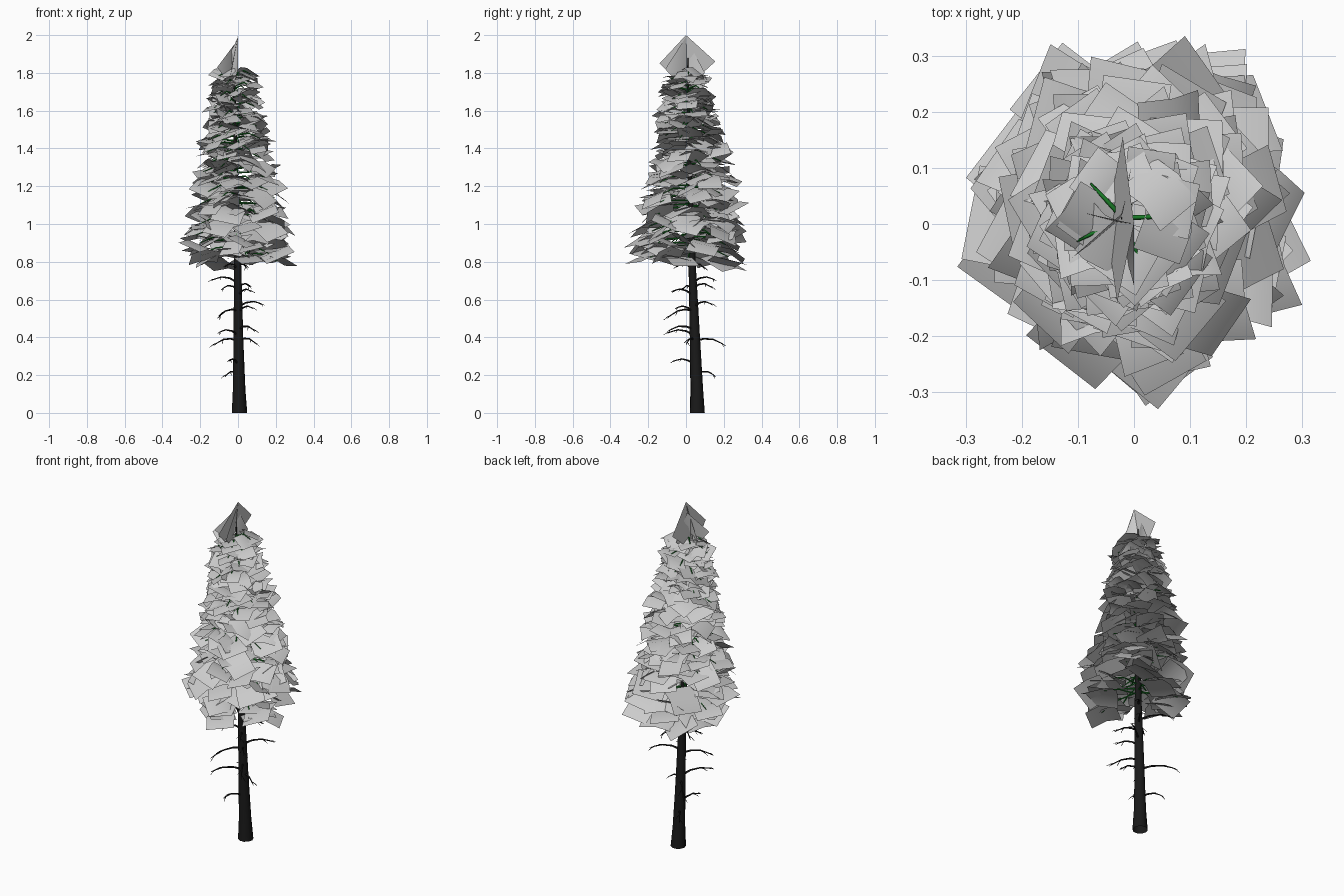
import bpy, math, random
from mathutils import Vector, Euler, Matrix

if "Cube" in bpy.data.objects:
    bpy.data.objects.remove(bpy.data.objects["Cube"])

random.seed(11)


def material(name, col):
    m = bpy.data.materials.new(name)
    m.diffuse_color = col
    m.use_nodes = True
    m.node_tree.nodes["Principled BSDF"].inputs["Base Color"].default_value = m.diffuse_color
    return m


BARK = material("dark_bark", (0.01, 0.01, 0.01, 1))
GREEN = material("green_twig", (0.01, 0.2, 0.02, 1))


def lerp(table, z):
    # piecewise-linear lookup of rows (z, value, value...)
    if z <= table[0][0]:
        return table[0][1:]
    for a, b in zip(table, table[1:]):
        if z <= b[0]:
            t = (z - a[0]) / (b[0] - a[0])
            return [p + (q - p) * t for p, q in zip(a[1:], b[1:])]
    return table[-1][1:]


def add_tube(verts, faces, pts, radii, n):
    base = len(verts)
    for i, (p, r) in enumerate(zip(pts, radii)):
        d = Vector(pts[min(i + 1, len(pts) - 1)]) - Vector(pts[max(i - 1, 0)])
        q = d.to_track_quat('Z', 'Y')
        for k in range(n):
            a = 2 * math.pi * k / n
            verts.append(Vector(p) + q @ Vector((r * math.cos(a), r * math.sin(a), 0)))
    for i in range(len(pts) - 1):
        for k in range(n):
            a, b = base + i * n + k, base + i * n + (k + 1) % n
            faces.append((a, b, b + n, a + n))
    faces.append(tuple(base + (len(pts) - 1) * n + k for k in range(n)))


def make(name, verts, faces, mat=None, smooth=True):
    me = bpy.data.meshes.new(name)
    me.from_pydata([tuple(v) for v in verts], [], faces)
    me.polygons.foreach_set("use_smooth", [smooth] * len(me.polygons))
    if mat:
        me.materials.append(mat)
    ob = bpy.data.objects.new(name, me)
    bpy.context.collection.objects.link(ob)
    return ob


# Trunk: z, centre x, centre y, radius
AXIS = [(0, 0.008, 0.06, 0.041), (0.12, 0.006, 0.057, 0.034), (0.4, 0.002, 0.047, 0.027),
        (0.8, -0.002, 0.032, 0.019), (1.2, -0.01, 0.022, 0.013),
        (1.6, -0.018, 0.012, 0.008), (1.88, -0.02, 0.01, 0.003)]
v, f = [], []
add_tube(v, f, [(x, y, z) for z, x, y, r in AXIS], [a[3] for a in AXIS], 10)
for p in v[:10]:
    p.z = 0
make("trunk", v, f, BARK)

# Bare dead branches: root height and tip position
DEAD = [(0.57, 0.14, 0.14, 0.57), (0.39, -0.13, 0.21, 0.355), (0.70, -0.14, 0.16, 0.70),
        (0.45, 0.09, -0.10, 0.43), (0.39, 0.10, 0.0, 0.36), (0.55, -0.11, -0.10, 0.50),
        (0.63, 0.07, -0.08, 0.64), (0.67, 0.07, 0.14, 0.66), (0.66, -0.09, -0.02, 0.65),
        (0.54, 0.08, -0.06, 0.55), (0.42, -0.11, -0.10, 0.42), (0.26, -0.05, -0.07, 0.27),
        (0.21, -0.07, 0.16, 0.19), (0.77, -0.07, -0.05, 0.77), (0.78, 0.05, 0.10, 0.76)]
v, f = [], []
for z0, tx, ty, tz in DEAD:
    cx, cy, _ = lerp(AXIS, z0)
    a, b = Vector((cx, cy, z0 - 0.01)), Vector((tx, ty, tz))
    pts = [a.lerp(b, t) + Vector((0, 0, 0.025 * math.sin(math.pi * t)))
           for t in (0, 0.3, 0.6, 0.85, 1)]
    add_tube(v, f, pts, (0.007, 0.005, 0.004, 0.003, 0.001), 5)
    side = (b - a).cross(Vector((0, 0, 1))).normalized()
    for i, s in ((2, 1), (3, -1)):
        p = pts[i]
        q = p + (b - a) * 0.18 + side * 0.022 * s - Vector((0, 0, 0.018))
        add_tube(v, f, [p, (p + q) / 2 + Vector((0, 0, 0.003)), q], (0.003, 0.002, 0.001), 4)
make("dead_branches", v, f, BARK)

# Crown outline: z, centre x, centre y, radius
CROWN = [(0.80, -0.01, 0.01, 0.29), (0.95, 0, 0, 0.30), (1.1, 0, 0.01, 0.27),
         (1.25, -0.01, 0.02, 0.235), (1.4, -0.02, 0.02, 0.20), (1.6, -0.02, 0.0, 0.155),
         (1.8, -0.02, 0.0, 0.115)]

cv, cf, bv, bf = [], [], [], []


def card(tip, yaw, pitch, roll, length, width):
    # leaf card drooping over a middle crease, outer edge at the tip
    m = Euler((roll, pitch, yaw)).to_matrix()
    base = len(cv)
    for s, h in ((-length, -0.012), (-length * 0.5, 0.006), (0, -0.012)):
        for w in (-width / 2, width / 2):
            cv.append(tip + m @ Vector((s, w, h)))
    cf.extend([(base, base + 2, base + 3, base + 1), (base + 2, base + 4, base + 5, base + 3)])


N = 125
for i in range(N):
    t = i / (N - 1)
    z = 0.85 + 0.95 * t
    az = i * 2.39996 + random.uniform(-0.25, 0.25)
    cx, cy, R = lerp(CROWN, z)
    R *= random.uniform(0.84, 1.0)
    ax, ay, _ = lerp(AXIS, z)
    size = 0.165 - 0.065 * t
    droop = 0.35 - 0.35 * t
    # green twig
    root = Vector((ax, ay, z))
    d = Vector((math.cos(az), math.sin(az), 0))
    tip = Vector((cx, cy, z - 0.06 * (1 - t))) + d * R
    mid = root.lerp(tip, 0.45) + Vector((0, 0, 0.02))
    end = root.lerp(tip, 0.8)
    add_tube(bv, bf, [root, mid, end], (0.005, 0.004, 0.002), 4)
    # outer card, and an inner one turned sideways
    card(tip, az + random.uniform(-0.6, 0.6), droop + random.uniform(-0.4, 0.35),
         random.uniform(-0.5, 0.5), size * random.uniform(0.9, 1.1), size * random.uniform(0.8, 1.05))
    off = random.choice((-1, 1)) * random.uniform(0.5, 1.0)
    q = root.lerp(tip, 0.8) + Vector((0, 0, random.uniform(-0.02, 0.03)))
    card(q, az + off, droop * 0.6 + random.uniform(-0.35, 0.35),
         random.uniform(-0.6, 0.6), size, size * 0.9)

# Fit the crown to its overall footprint
for k, lo, hi in ((0, -0.315, 0.315), (1, -0.33, 0.335)):
    a, b = min(p[k] for p in cv), max(p[k] for p in cv)
    for p in cv:
        p[k] = lo + (p[k] - a) / (b - a) * (hi - lo)
make("foliage_cards", cv, cf)
make("green_branches", bv, bf, GREEN)

# Upright diamond cards forming the leader
v, f = [], []
for top, left, low, right in (
        ((0.0, 0.0, 2.0), (-0.03, -0.14, 1.85), (-0.05, 0.0, 1.72), (-0.02, 0.155, 1.86)),
        ((-0.02, 0.02, 1.95), (-0.11, -0.06, 1.83), (-0.03, 0.0, 1.72), (-0.005, 0.1, 1.80)),
        ((0.0, 0.0, 1.99), (-0.09, 0.02, 1.80), (-0.03, 0.0, 1.70), (0.0, -0.11, 1.82))):
    b = len(v)
    v += [top, left, low, right]
    f += [(b, b + 1, b + 2), (b, b + 2, b + 3)]
make("crown_tip", v, f)
